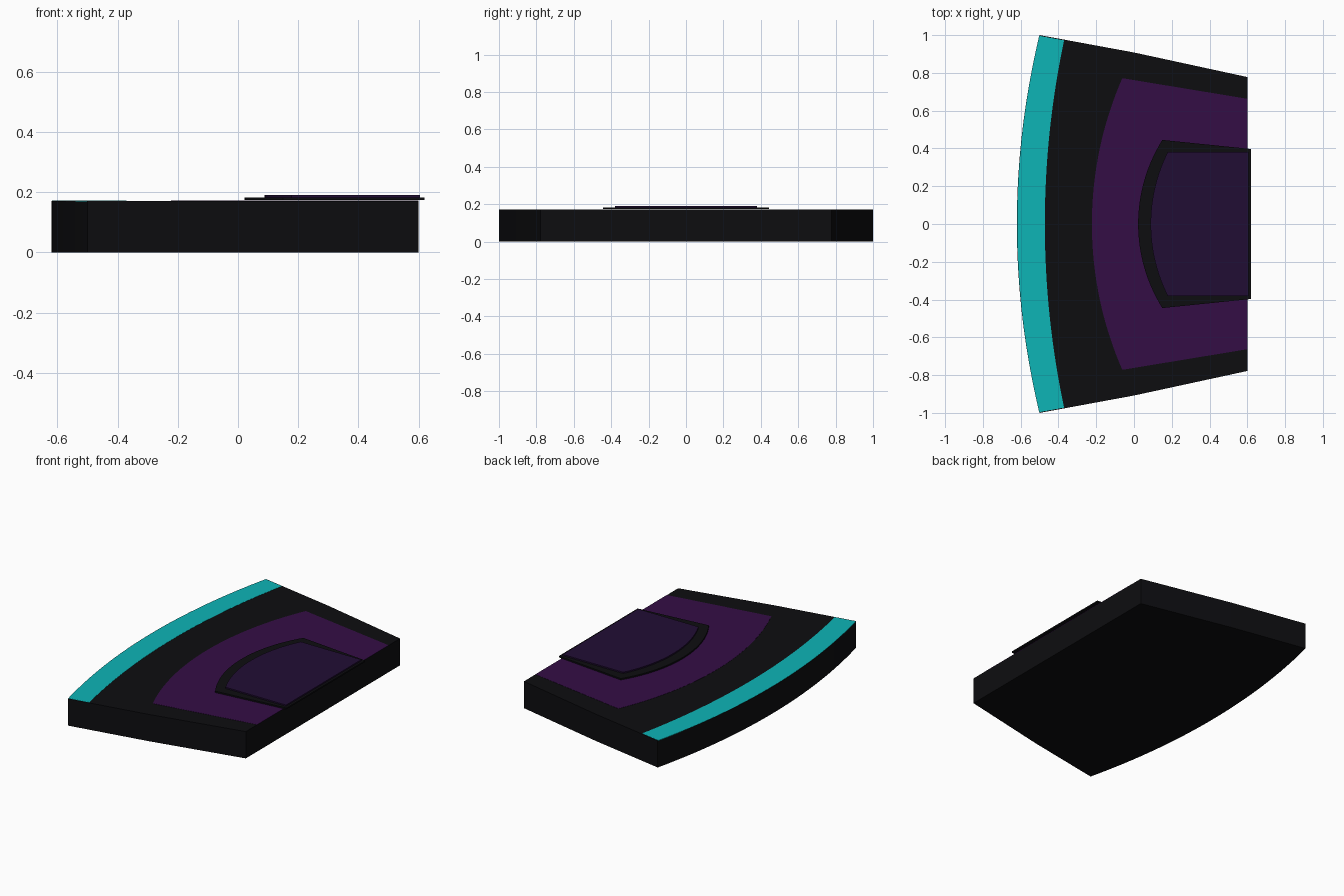
import bpy, bmesh, math

if "Cube" in bpy.data.objects:
    bpy.data.objects.remove(bpy.data.objects["Cube"])


def material(name, color):
    m = bpy.data.materials.new(name)
    m.diffuse_color = (*color, 1)
    m.use_nodes = True
    m.node_tree.nodes["Principled BSDF"].inputs["Base Color"].default_value = m.diffuse_color
    return m


black = material("black", (0.004, 0.004, 0.005))
teal = material("teal", (0.004, 0.46, 0.47))
purple = material("purple", (0.034, 0.004, 0.060))
violet = material("dark_violet", (0.015, 0.004, 0.034))


def arc(x_end, y_end, x_mid, n=32):
    """Circular arc from (x_end, y_end) bulging to (x_mid, 0) and mirrored."""
    sag = x_end - x_mid
    r = (y_end ** 2 + sag ** 2) / (2 * sag)
    a = math.asin(y_end / r)
    return [(x_mid + r - r * math.cos(t), r * math.sin(t))
            for t in (a - 2 * a * i / n for i in range(n + 1))]


def mirrored(points):
    """Right-hand side corners (lower half, left to right) and their mirror."""
    return points + [(x, -y) for x, y in reversed(points)]


def slab(name, outline, z0, z1, mat):
    """Extrude a flat outline between two heights."""
    bm = bmesh.new()
    face = bm.faces.new([bm.verts.new((x, y, z0)) for x, y in outline])
    up = bmesh.ops.extrude_face_region(bm, geom=[face], use_keep_orig=True)
    for v in up["geom"]:
        if isinstance(v, bmesh.types.BMVert):
            v.co.z = z1
    bmesh.ops.recalc_face_normals(bm, faces=bm.faces)
    mesh = bpy.data.meshes.new(name)
    bm.to_mesh(mesh)
    bm.free()
    mesh.materials.append(mat)
    ob = bpy.data.objects.new(name, mesh)
    bpy.context.collection.objects.link(ob)
    return ob


TOP = 0.171

# Main body
slab("body", arc(-0.5, 1.0, -0.62) + mirrored([(0, -0.908), (0.6, -0.778)]),
     0, TOP, black)

# Coloured band along the curved edge
slab("edge_band", arc(-0.502, 0.996, -0.618) + arc(-0.37, 0.972, -0.472)[::-1],
     TOP - 0.002, TOP + 0.001, teal)

# Wide inlay on the top
slab("wide_inlay", arc(-0.062, 0.772, -0.223) + mirrored([(0.6, -0.663)]),
     TOP - 0.002, TOP + 0.001, purple)

# Raised plate overhanging the straight edge
slab("raised_plate", arc(0.15, 0.445, 0.022) + mirrored([(0.62, -0.397)]),
     TOP + 0.002, 0.182, black)

# Top pad
slab("top_pad", arc(0.178, 0.38, 0.088) + mirrored([(0.605, -0.38)]),
     0.181, 0.19, violet)
